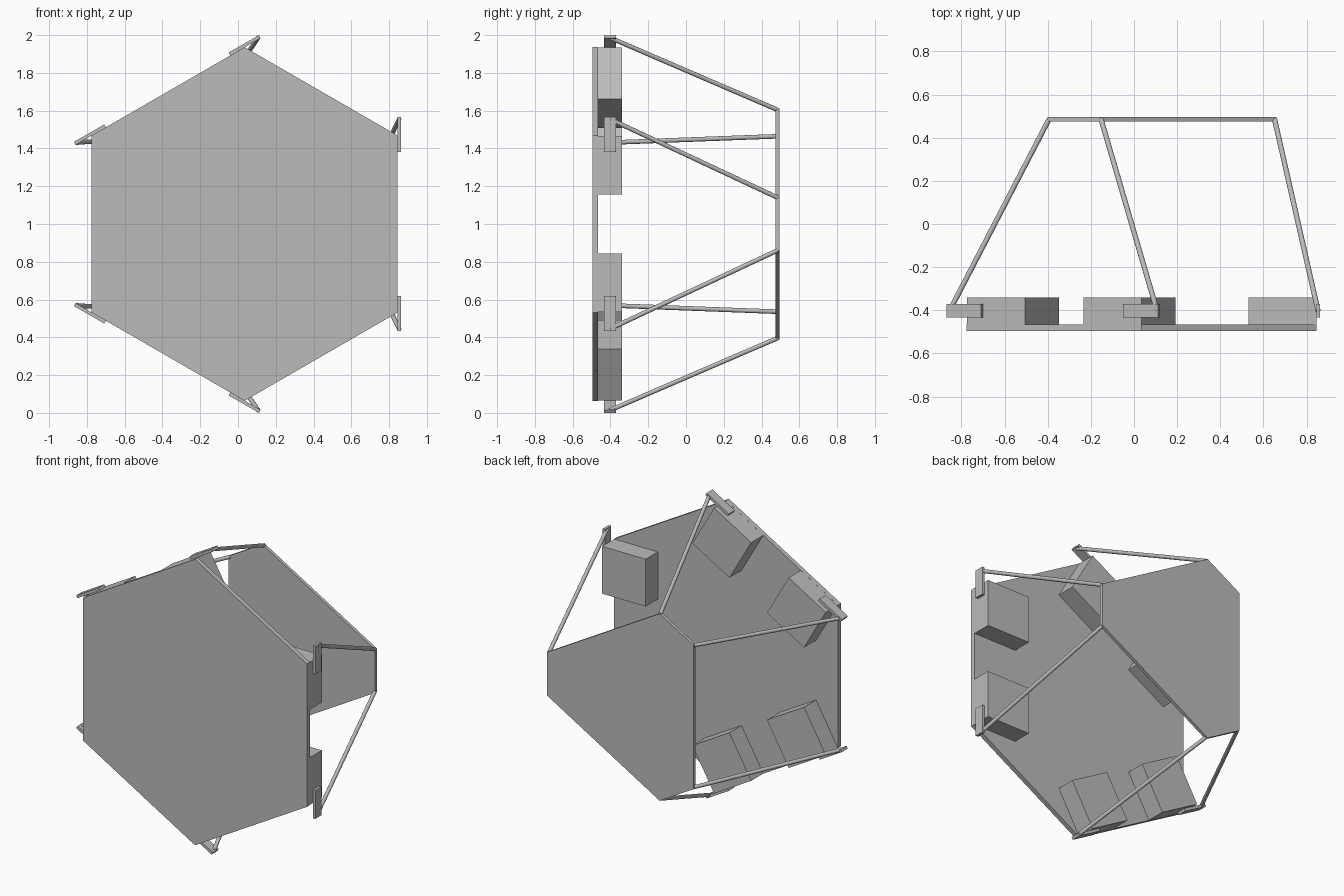
import bpy
import math
from mathutils import Vector, Matrix

cube = bpy.data.objects.get("Cube")
if cube:
    bpy.data.objects.remove(cube, do_unlink=True)

# One flat grey for everything
grey = bpy.data.materials.new("plain_grey")
grey.use_nodes = True
colour = (0.5, 0.5, 0.5, 1)
grey.diffuse_color = colour
grey.node_tree.nodes["Principled BSDF"].inputs["Base Color"].default_value = colour

CENTRE = Vector((0.035, 0, 1.0))


def place(x, y, z, turn=0):
    """Point relative to the hub axis, turned about it."""
    return Matrix.Rotation(-turn, 3, 'Y') @ Vector((x, y, z)) + CENTRE


def add_mesh(name, verts, faces):
    mesh = bpy.data.meshes.new(name)
    mesh.from_pydata(verts, [], faces)
    mesh.materials.append(grey)
    obj = bpy.data.objects.new(name, mesh)
    bpy.context.collection.objects.link(obj)
    return obj


def prism(name, outline, y0, y1, turn=0):
    """Extrude a counter-clockwise x-z outline from y0 to y1."""
    n = len(outline)
    verts = [place(x, y, z, turn) for y in (y0, y1) for x, z in outline]
    faces = [tuple(range(n)), tuple(reversed(range(n, 2 * n)))]
    for i in range(n):
        j = (i + 1) % n
        faces.append((i, i + n, j + n, j))
    return add_mesh(name, verts, faces)


def box(name, x0, x1, z0, z1, y0, y1, turn):
    return prism(name, [(x0, z0), (x1, z0), (x1, z1), (x0, z1)], y0, y1, turn)


def rod(name, start, end, radius):
    axis = end - start
    bpy.ops.mesh.primitive_cylinder_add(vertices=16, radius=radius, depth=axis.length,
                                        location=(start + end) / 2)
    obj = bpy.context.object
    obj.name = name
    obj.rotation_euler = axis.to_track_quat('Z', 'Y').to_euler()
    obj.data.materials.append(grey)
    bpy.ops.object.shade_smooth_by_angle()


# Hexagonal base plate
R = 0.936
hexagon = [(R * math.cos(a), R * math.sin(a))
           for a in (math.radians(30 + 60 * i) for i in range(6))]
prism("base_plate", hexagon, -0.495, -0.465)

# Truncated triangular moving platform
tri = []
for i in range(3):
    for side in (-1, 1):
        p = place(0.626, 0, side * 0.141, math.radians(120 * i)) - CENTRE
        tri.append((p.x, p.z))
prism("moving_platform", tri, 0.474, 0.495)

# Three pairs of motors, each with a crank arm and a push rod
for i in range(3):
    turn = math.radians(120 * i)
    for side, label in ((-1, "a"), (1, "b")):
        tag = f"{i + 1}{label}"
        m0, m1 = sorted((side * 0.157, side * 0.467))
        box("motor_" + tag, 0.495, 0.81, m0, m1, -0.465, -0.34, turn)
        c0, c1 = sorted((side * 0.38, side * 0.566))
        box("crank_arm_" + tag, 0.81, 0.828, c0, c1, -0.433, -0.371, turn)
        rod("push_rod_" + tag, place(0.818, -0.402, side * 0.555, turn),
            place(0.617, 0.484, side * 0.14, turn), 0.012)
